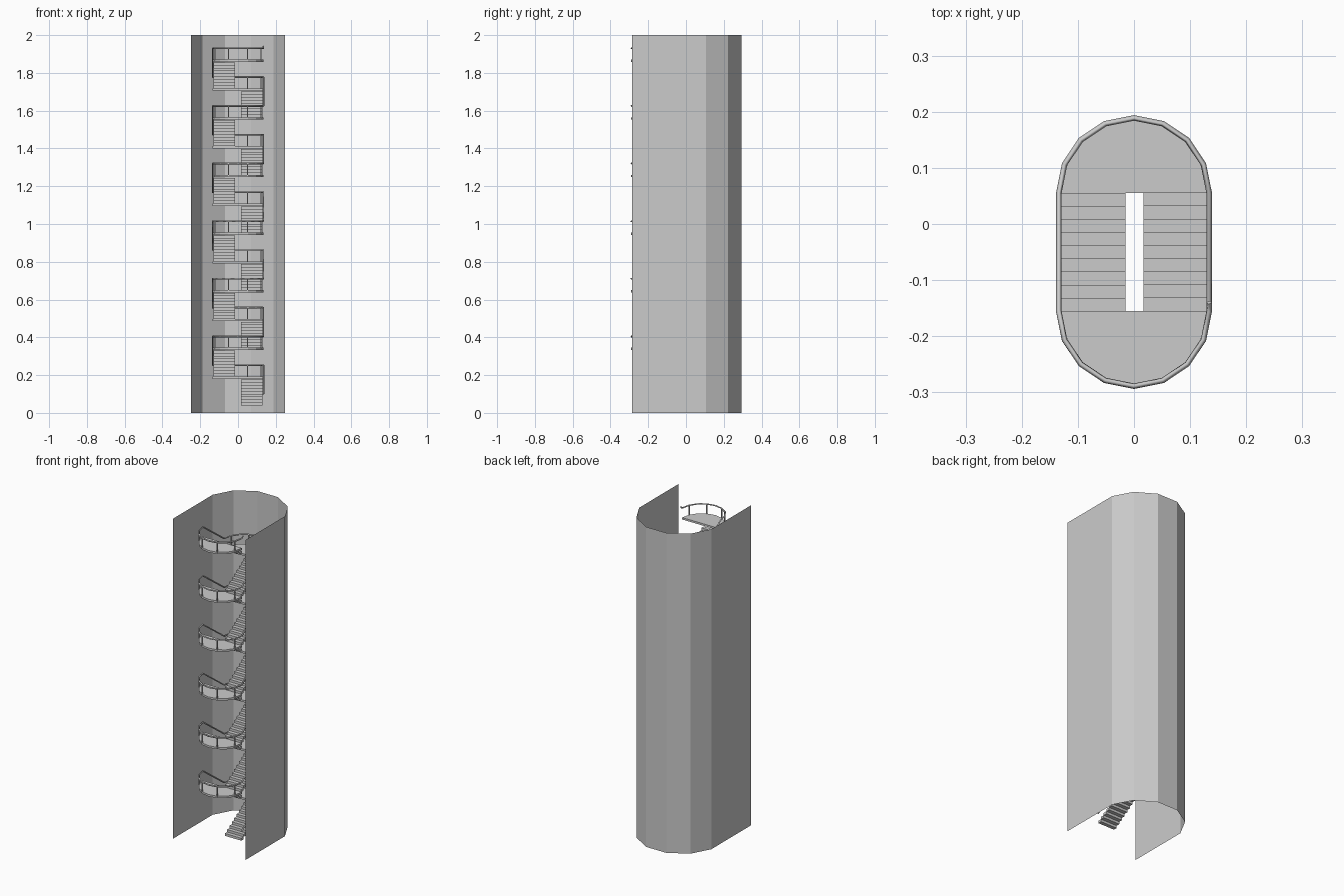
import bpy, bmesh, math
from mathutils import Vector

if "Cube" in bpy.data.objects:
    bpy.data.objects.remove(bpy.data.objects["Cube"])

TURNS, STEPS = 6, 9
Z0, RISE = 0.04, 0.1525            # first level and rise per flight
YF, YB = -0.155, 0.055             # front and back ends of the flights
R_SLAB, R_RAIL, RAIL_H = 0.135, 0.134, 0.060
SLAB_T = 0.012


def finish(name, bm):
    bmesh.ops.recalc_face_normals(bm, faces=bm.faces[:])
    me = bpy.data.meshes.new(name)
    bm.to_mesh(me)
    bm.free()
    ob = bpy.data.objects.new(name, me)
    bpy.context.collection.objects.link(ob)
    return ob


def box(bm, lo, hi):
    lo, hi = Vector(lo), Vector(hi)
    vs = bmesh.ops.create_cube(bm, size=1)["verts"]
    bmesh.ops.scale(bm, vec=hi - lo, verts=vs)
    bmesh.ops.translate(bm, vec=(lo + hi) / 2, verts=vs)


def arc(r, back, z):
    """Half ring of 8 segments: back runs right to left, front left to right."""
    pts = []
    for i in range(9):
        a = math.pi * i / 8 + (0 if back else math.pi)
        pts.append(Vector((r * math.cos(a), (YB if back else YF) + r * math.sin(a), z)))
    return pts


# open-fronted tower wall
bm = bmesh.new()
prof = [(-0.25, -0.285), (-0.25, 0.107), (-0.188, 0.222), (-0.07, 0.293),
        (0.07, 0.293), (0.188, 0.222), (0.25, 0.107), (0.25, -0.285)]
low = [bm.verts.new((x, y, 0)) for x, y in prof]
top = [bm.verts.new((x, y, 2)) for x, y in prof]
for i in range(len(prof) - 1):
    bm.faces.new((low[i], low[i + 1], top[i + 1], top[i]))
finish("tower_wall", bm)

steps, slabs, posts = bmesh.new(), bmesh.new(), bmesh.new()
path = [Vector((R_RAIL, YF, Z0 + RAIL_H))]
dy, dz = (YB - YF) / STEPS, RISE / (STEPS + 1)

for f in range(TURNS * 2):
    back = f % 2 == 0              # even flights climb to the back on the right
    zb = Z0 + f * RISE
    zt = zb + RISE
    x0, x1 = (0.017, 0.131) if back else (-0.129, -0.015)

    # treads
    for s in range(STEPS):
        y0 = YF + s * dy if back else YB - (s + 1) * dy
        box(steps, (x0, y0, zb + s * dz), (x1, y0 + dy, zb + (s + 1) * dz))

    # half-round landing
    verts = [slabs.verts.new(p) for p in arc(R_SLAB, back, zt - SLAB_T)]
    face = slabs.faces.new(verts)
    ext = bmesh.ops.extrude_face_region(slabs, geom=[face], use_keep_orig=True)
    bmesh.ops.translate(slabs, vec=(0, 0, SLAB_T),
                        verts=[g for g in ext["geom"] if isinstance(g, bmesh.types.BMVert)])

    # handrail path and its posts
    ring = arc(R_RAIL, back, zt + RAIL_H)
    path += ring
    for i in (1, 3, 5, 7):
        p = ring[i] * 1.0
        p.x *= 0.985
        box(posts, (p.x - 0.003, p.y - 0.003, zt - 0.005), (p.x + 0.003, p.y + 0.003, zt + RAIL_H))

finish("stair_treads", steps)
finish("landings", slabs)
finish("rail_posts", posts)

# continuous handrail, ending just past the top landing
path.append(path[-1] + Vector((0, 0.015, 0.011)))
cu = bpy.data.curves.new("handrail", "CURVE")
cu.dimensions = "3D"
cu.bevel_depth = 0.005
cu.bevel_resolution = 0
cu.use_fill_caps = True
sp = cu.splines.new("POLY")
sp.points.add(len(path) - 1)
for pt, co in zip(sp.points, path):
    pt.co = (*co, 1)
rail = bpy.data.objects.new("handrail", cu)
bpy.context.collection.objects.link(rail)
